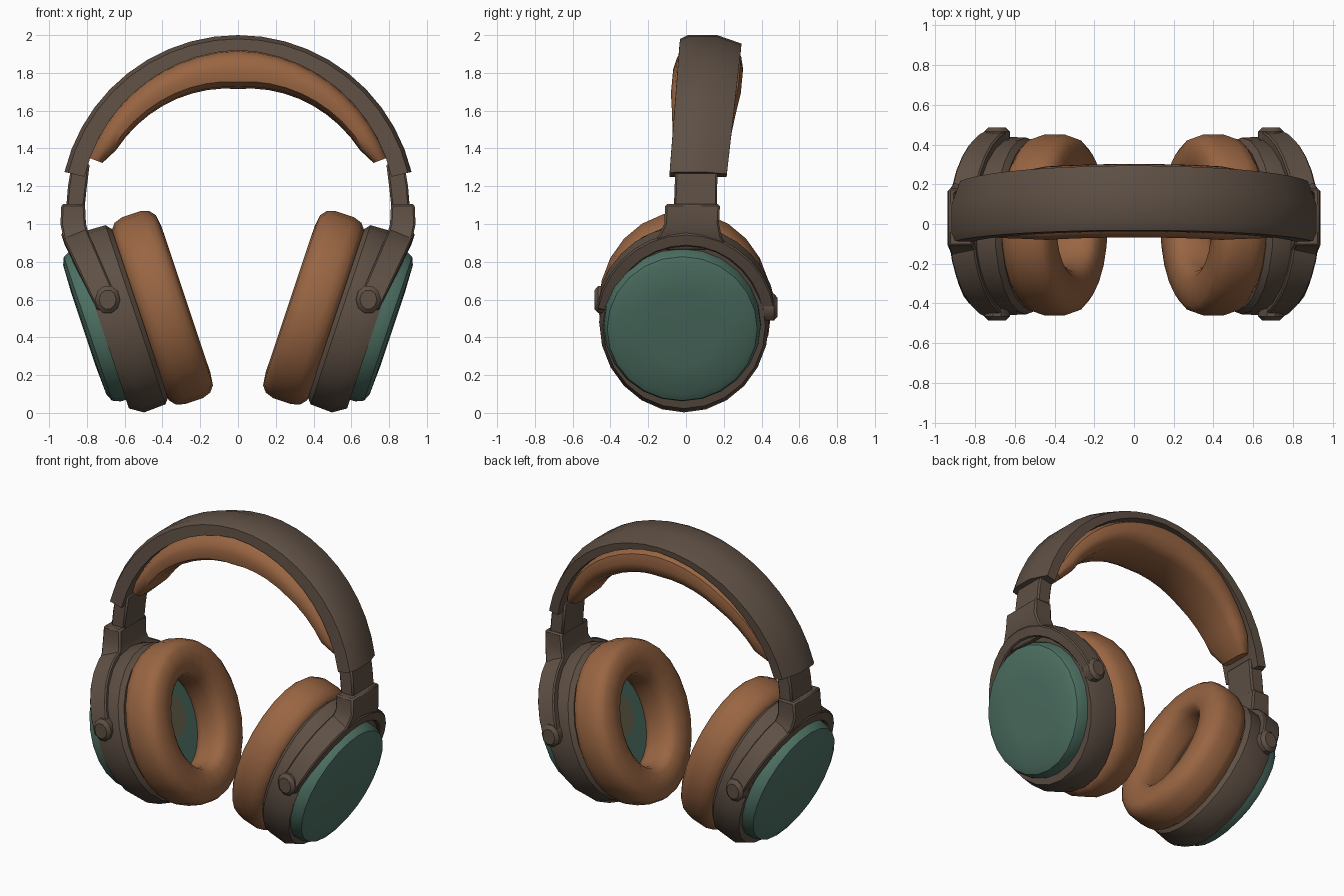
import bpy, bmesh
from math import sin, cos, pi, radians, copysign
from mathutils import Vector

cube = bpy.data.objects.get("Cube")
if cube:
    bpy.data.objects.remove(cube, do_unlink=True)


def material(name, rgb):
    m = bpy.data.materials.new(name)
    m.use_nodes = True
    m.diffuse_color = (*rgb, 1)
    m.node_tree.nodes["Principled BSDF"].inputs["Base Color"].default_value = (*rgb, 1)
    return m


BROWN = material("dark brown", (0.112, 0.079, 0.058))
TAN = material("tan leather", (0.32, 0.131, 0.055))
GREEN = material("muted green", (0.076, 0.165, 0.126))
OLIVE = material("olive lining", (0.15, 0.135, 0.08))


def loft(name, rings, mat, mirror=True, wrap=False, bevel=0.0, angle=35):
    """Skin a list of equal point rings; wrap joins last to first, else ends are capped."""
    bm = bmesh.new()
    vs = [[bm.verts.new(p) for p in ring] for ring in rings]
    n = len(vs[0])
    for a, b in zip(vs, vs[1:] + vs[:1] if wrap else vs[1:]):
        for i in range(n):
            j = (i + 1) % n
            bm.faces.new((a[i], a[j], b[j], b[i]))
    if not wrap:
        bm.faces.new(vs[0])
        bm.faces.new(vs[-1])
    bmesh.ops.recalc_face_normals(bm, faces=bm.faces)
    me = bpy.data.meshes.new(name)
    bm.to_mesh(me)
    bm.free()
    me.materials.append(mat)
    ob = bpy.data.objects.new(name, me)
    bpy.context.collection.objects.link(ob)
    bpy.ops.object.select_all(action="DESELECT")
    ob.select_set(True)
    bpy.context.view_layer.objects.active = ob
    bpy.ops.object.shade_smooth_by_angle(angle=radians(angle))
    if bevel:
        mod = ob.modifiers.new("bevel", "BEVEL")
        mod.width, mod.segments = bevel, 1
    if mirror:
        mod = ob.modifiers.new("mirror", "MIRROR")
        mod.use_mirror_merge = False


def rounded(t, power):
    """Point on a unit superellipse."""
    f = lambda v: copysign(abs(v) ** power, v)
    return f(cos(t)), f(sin(t))


def steps(n):
    return [2 * pi * i / n for i in range(n)]


# Cup space: u runs up the tilted cup, d runs outward along its axis
TILT = radians(18.5)
CUP_U = 0.665


def cup(u, y, d):
    return Vector((d * cos(TILT) + u * sin(TILT), y, u * cos(TILT) - d * sin(TILT)))


def oval(d, ru, ry, y=-0.01, u=CUP_U):
    return [cup(u + ru * cos(t), y + ry * sin(t), d) for t in steps(24)]


# Ear cushion: rounded ring with an oval opening
pad = []
for t in steps(14):
    a, b = rounded(t, 0.65)
    pad.append(oval(0.203 + 0.132 * a, 0.407 + 0.117 * b, 0.337 + 0.122 * b, -0.005, 0.655))
loft("ear_cushion", pad, TAN, wrap=True, angle=50)

# Cup frame, inner lining with its patch, and outer shell
loft("cup_frame", [oval(*p) for p in (
    (0.34, 0.36, 0.32), (0.325, 0.47, 0.42), (0.35, 0.5, 0.445),
    (0.47, 0.505, 0.45), (0.54, 0.46, 0.43), (0.54, 0.38, 0.38))], BROWN)
loft("cup_lining", [oval(d, 0.36, 0.3) for d in (0.295, 0.33)], GREEN)
loft("lining_patch", [oval(d, 0.14, 0.13, 0, 0.69) for d in (0.29, 0.297)], OLIVE)
loft("outer_shell", [oval(d, r, r - 0.005, -0.02, 0.675) for d, r in (
    (0.48, 0.425), (0.57, 0.42), (0.612, 0.402), (0.63, 0.36), (0.636, 0.2))], GREEN)

# Yoke: flat strap arching over the cup
yoke = []
for i in range(15):
    t = radians(10 + 160 * i / 14)
    k = sin(t)
    d, w = 0.465 + 0.055 * k, 0.058 + 0.01 * k
    yoke.append([cup(CUP_U + (0.505 + r) * k, (0.453 + r) * cos(t), d + e)
                 for r, e in ((-0.045, -w), (0.028, -w), (0.028, w), (-0.045, w))])
loft("yoke", yoke, BROWN, bevel=0.008)

# Pivot caps on both ends of the yoke
for side, label, z in ((-1, "front", 0.6), (1, "back", 0.56)):
    rings = [[Vector((0.69 + r * cos(t), side * y, z + 1.15 * r * sin(t))) for t in steps(10)]
             for y, r in ((0.41, 0.066), (0.465, 0.066), (0.485, 0.045))]
    loft(label + "_pivot", rings, BROWN)


def box_ring(z, x0, x1, y0, y1):
    return [Vector(p) for p in ((x0, y0, z), (x1, y0, z), (x1, y1, z), (x0, y1, z))]


# Yoke block, flaring down into the strap, and the slider arm above it
loft("yoke_block", [box_ring(*p) for p in (
    (1.105, 0.81, 0.935, -0.11, 0.18), (1.0, 0.805, 0.94, -0.115, 0.175),
    (0.93, 0.785, 0.925, -0.15, 0.19), (0.865, 0.745, 0.895, -0.24, 0.23))],
    BROWN, bevel=0.01)
loft("slider_arm", [box_ring(*p) for p in (
    (1.06, 0.815, 0.912, -0.065, 0.165), (1.2, 0.8, 0.9, -0.06, 0.165),
    (1.32, 0.785, 0.88, -0.055, 0.17))], BROWN, bevel=0.01)

# Headband: arc about a centre, leaning backward towards the top
ARC_Z, ARC_R = 1.055, 0.945


def arc(t, r, y):
    z = ARC_Z + r * sin(t)
    return Vector((r * cos(t), 0.065 + 0.095 * (z - 1.27) + y, z))


def band_inner(t):
    return ARC_R - 0.08 - 0.03 * abs(cos(t))


band = []
for i in range(21):
    t = radians(13.5 + 153 * i / 20)
    h, r = 0.148 + 0.016 * sin(t), band_inner(t)
    band.append([arc(t, *p) for p in (
        (r, -h), (ARC_R - 0.02, -h), (ARC_R, -h + 0.04),
        (ARC_R, 0.03), (ARC_R - 0.045, h), (r, h))])
loft("headband", band, BROWN, mirror=False)

# Headband cushion: thick in the middle, thinner and rounded at the ends
cushion = []
N = 20
for i in range(N + 1):
    t = radians(20.5 + 139 * i / N)
    s = 1 - abs(2 * i / N - 1)
    end = 0.72 if i in (0, N) else 1
    thick = (0.105 + 0.105 * s) * end
    half = (0.14 + 0.045 * min(1, 2 * s)) * end
    mid = band_inner(t) + 0.005 - thick / 2
    ring = []
    for q in steps(12):
        a, b = rounded(q, 0.65)
        ring.append(arc(t, mid + thick / 2 * b, half * a))
    cushion.append(ring)
loft("headband_cushion", cushion, TAN, mirror=False, angle=50)
